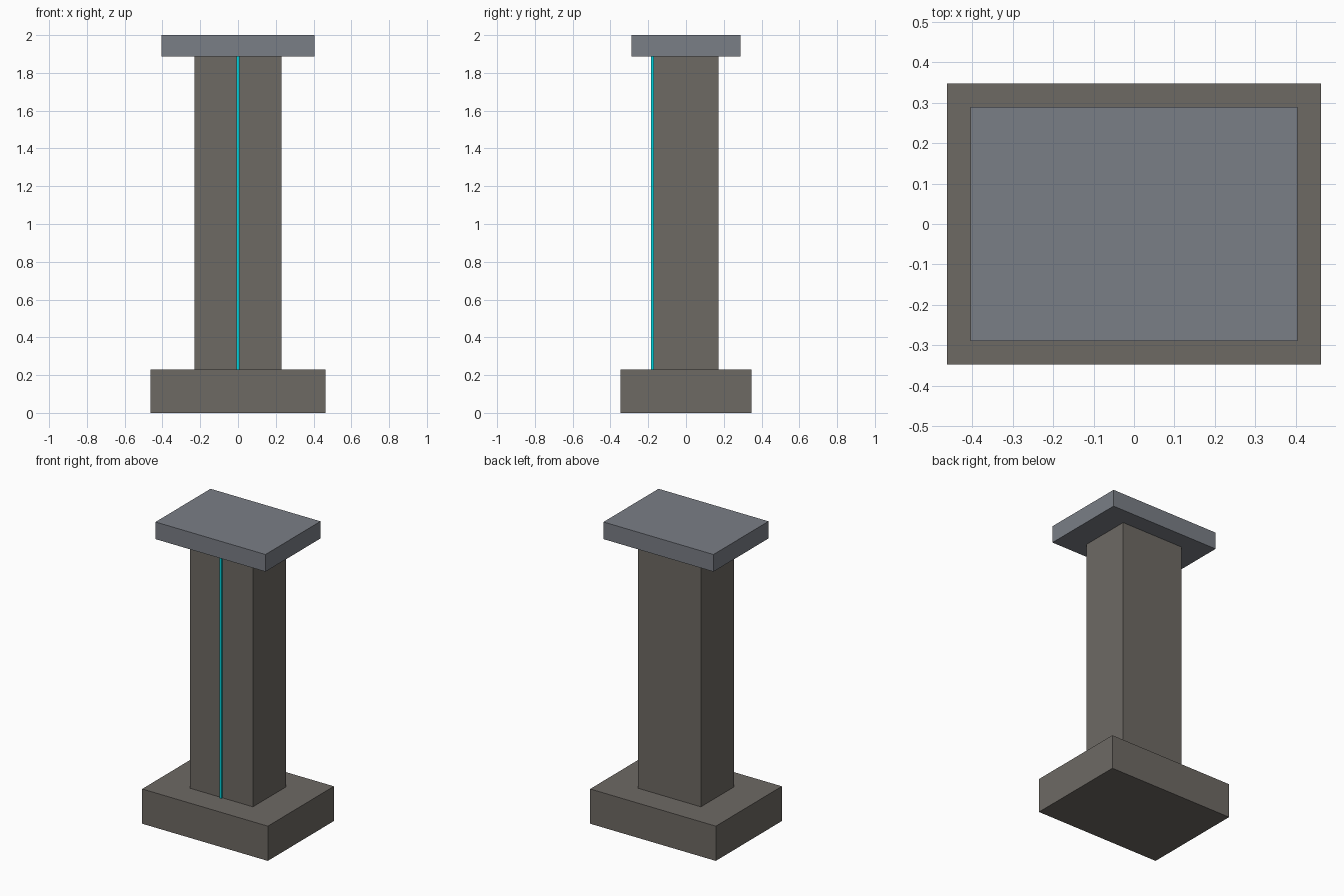
import bpy

if "Cube" in bpy.data.objects:
    bpy.data.objects.remove(bpy.data.objects["Cube"])


def material(name, color):
    mat = bpy.data.materials.new(name)
    mat.diffuse_color = (*color, 1.0)
    mat.use_nodes = True
    mat.node_tree.nodes["Principled BSDF"].inputs["Base Color"].default_value = mat.diffuse_color
    return mat


def box(name, x, y, z, mat):
    """Box from (min, max) ranges on each axis."""
    ranges = (x, y, z)
    bpy.ops.mesh.primitive_cube_add(size=1, location=[(a + b) / 2 for a, b in ranges])
    obj = bpy.context.object
    obj.name = name
    obj.scale = [b - a for a, b in ranges]
    bpy.ops.object.transform_apply(location=False, rotation=False, scale=True)
    obj.data.materials.append(mat)
    return obj


stone = material("stone", (0.155, 0.142, 0.127))
slate = material("slate", (0.195, 0.21, 0.24))
cyan = material("cyan_glow", (0.0, 0.65, 0.72))

BASE_TOP, CAP_BOTTOM = 0.231, 1.886

# Plinth, shaft and cap slab
box("base", (-0.4625, 0.4625), (-0.347, 0.347), (0, BASE_TOP), stone)
box("column", (-0.231, 0.231), (-0.173, 0.173), (BASE_TOP, CAP_BOTTOM), stone)
box("cap", (-0.4045, 0.4045), (-0.289, 0.289), (CAP_BOTTOM, 2.0), slate)

# Thin light strip down the front of the column
box("light_strip", (-0.008, 0.008), (-0.184, -0.173), (BASE_TOP, CAP_BOTTOM), cyan)
